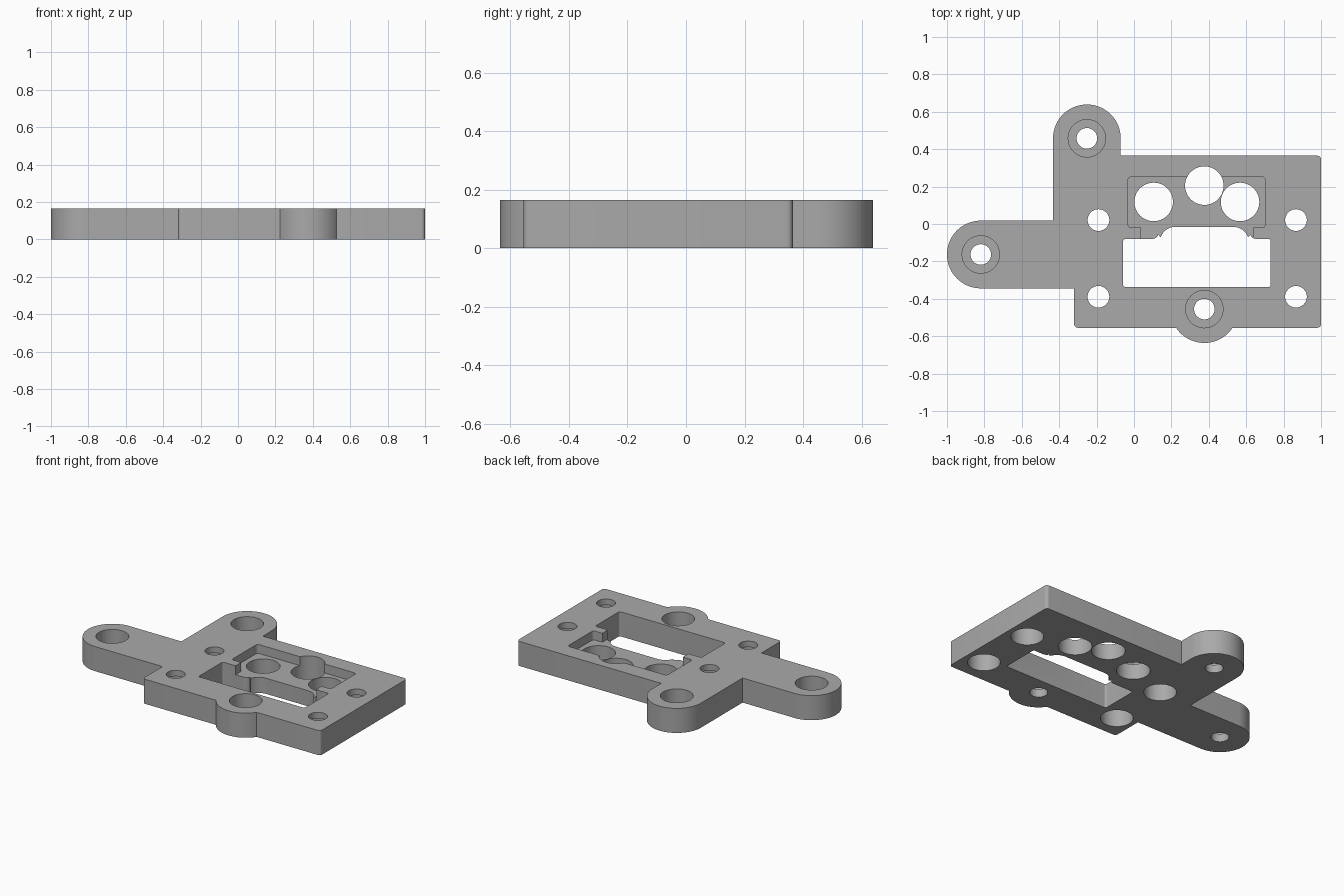
import bpy
import bmesh
from math import sin, cos, radians

if "Cube" in bpy.data.objects:
    bpy.data.objects.remove(bpy.data.objects["Cube"])

HEIGHT = 0.165
ARM_R = 0.181

grey = bpy.data.materials.new("plain grey")
grey.use_nodes = True
colour = (0.4, 0.4, 0.4, 1)
grey.diffuse_color = colour
grey.node_tree.nodes["Principled BSDF"].inputs["Base Color"].default_value = colour


def arc(x, y, r, start, end, steps=24):
    """Points along an arc, angles in degrees."""
    angles = [radians(start + (end - start) * i / steps) for i in range(steps + 1)]
    return [(x + r * cos(a), y + r * sin(a)) for a in angles]


def rounded_box(x0, x1, y0, y1, r):
    return (arc(x1 - r, y0 + r, r, -90, 0, 6) + arc(x1 - r, y1 - r, r, 0, 90, 6)
            + arc(x0 + r, y1 - r, r, 90, 180, 6) + arc(x0 + r, y0 + r, r, 180, 270, 6))


def prism(name, points, z0, z1):
    """Extrude a counter-clockwise outline between two heights."""
    bm = bmesh.new()
    face = bm.faces.new([bm.verts.new((x, y, z0)) for x, y in points])
    top = bmesh.ops.extrude_face_region(bm, geom=[face])["geom"]
    bmesh.ops.translate(bm, vec=(0, 0, z1 - z0),
                        verts=[v for v in top if isinstance(v, bmesh.types.BMVert)])
    bmesh.ops.recalc_face_normals(bm, faces=bm.faces)
    mesh = bpy.data.meshes.new(name)
    bm.to_mesh(mesh)
    bm.free()
    obj = bpy.data.objects.new(name, mesh)
    bpy.context.collection.objects.link(obj)
    mesh.materials.append(grey)
    return obj


# Plate outline: body, front bump, back arm and side arm
back_arm, side_arm, bump = (-0.252, 0.458), (-0.819, -0.163), (0.376, -0.455)
outline = (arc(-0.30, -0.535, 0.02, 180, 270, 6)
           + arc(*bump, ARM_R, 213.5, 326.5)
           + arc(0.98, -0.535, 0.02, -90, 0, 6)
           + arc(0.98, 0.345, 0.02, 0, 90, 6)
           + [(back_arm[0] + ARM_R, 0.365)]
           + arc(*back_arm, ARM_R, 0, 180, 40)
           + [(back_arm[0] - ARM_R, side_arm[1] + ARM_R)]
           + arc(*side_arm, ARM_R, 90, 270, 40)
           + [(-0.32, side_arm[1] - ARM_R)])
plate = prism("mounting_plate", outline, 0, HEIGHT)


def cut(name, points, z0=-0.1, z1=0.3):
    """Subtract a prism from the plate."""
    cutter = prism(name + "_cutter", points, z0, z1)
    cutter.hide_render = True
    mod = plate.modifiers.new(name, "BOOLEAN")
    mod.operation, mod.solver, mod.object = "DIFFERENCE", "EXACT", cutter
    bpy.context.view_layer.objects.active = plate
    bpy.ops.object.modifier_apply(modifier=name)
    bpy.data.objects.remove(cutter)


def hole(name, x, y, r, z0=-0.1, z1=0.3):
    cut(name, arc(x, y, r, 0, 352.5, 47), z0, z1)


# Recessed pocket and its two corner notches
FLOOR = 0.105
cut("pocket", rounded_box(-0.033, 0.703, -0.02, 0.252, 0.02), FLOOR)
cut("notch", rounded_box(0.038, 0.635, -0.12, 0.02, 0.004), FLOOR)

# Window with an arched back edge
cut("window", rounded_box(-0.058, 0.73, -0.337, -0.08, 0.012))
cut("window_arch", [(0.06, -0.2), (0.69, -0.2), (0.69, -0.08)]
    + arc(0.655, -0.045, 0.035, -90, -160, 6)
    + arc(0.53, -0.1, 0.085, 20, 90, 8)
    + arc(0.222, -0.1, 0.085, 90, 160, 8)
    + arc(0.097, -0.045, 0.035, -20, -90, 6) + [(0.06, -0.08)])

# Three large holes through the pocket
for x, y in ((0.105, 0.118), (0.376, 0.205), (0.567, 0.118)):
    hole("pocket_hole", x, y, 0.103)

# Bolt holes sunk from above
for x, y in (back_arm, side_arm, bump):
    hole("bolt_hole", x, y, 0.055)
    hole("bolt_recess", x, y, 0.1, 0.055)

# Corner screw holes sunk from below
for x in (-0.19, 0.866):
    for y in (0.021, -0.389):
        hole("screw_hole", x, y, 0.058)
        hole("screw_recess", x, y, 0.1, -0.1, 0.125)

# Smooth the round walls, keep edges sharp
bpy.ops.object.select_all(action="DESELECT")
plate.select_set(True)
bpy.context.view_layer.objects.active = plate
bpy.ops.object.shade_smooth_by_angle(angle=radians(30))
